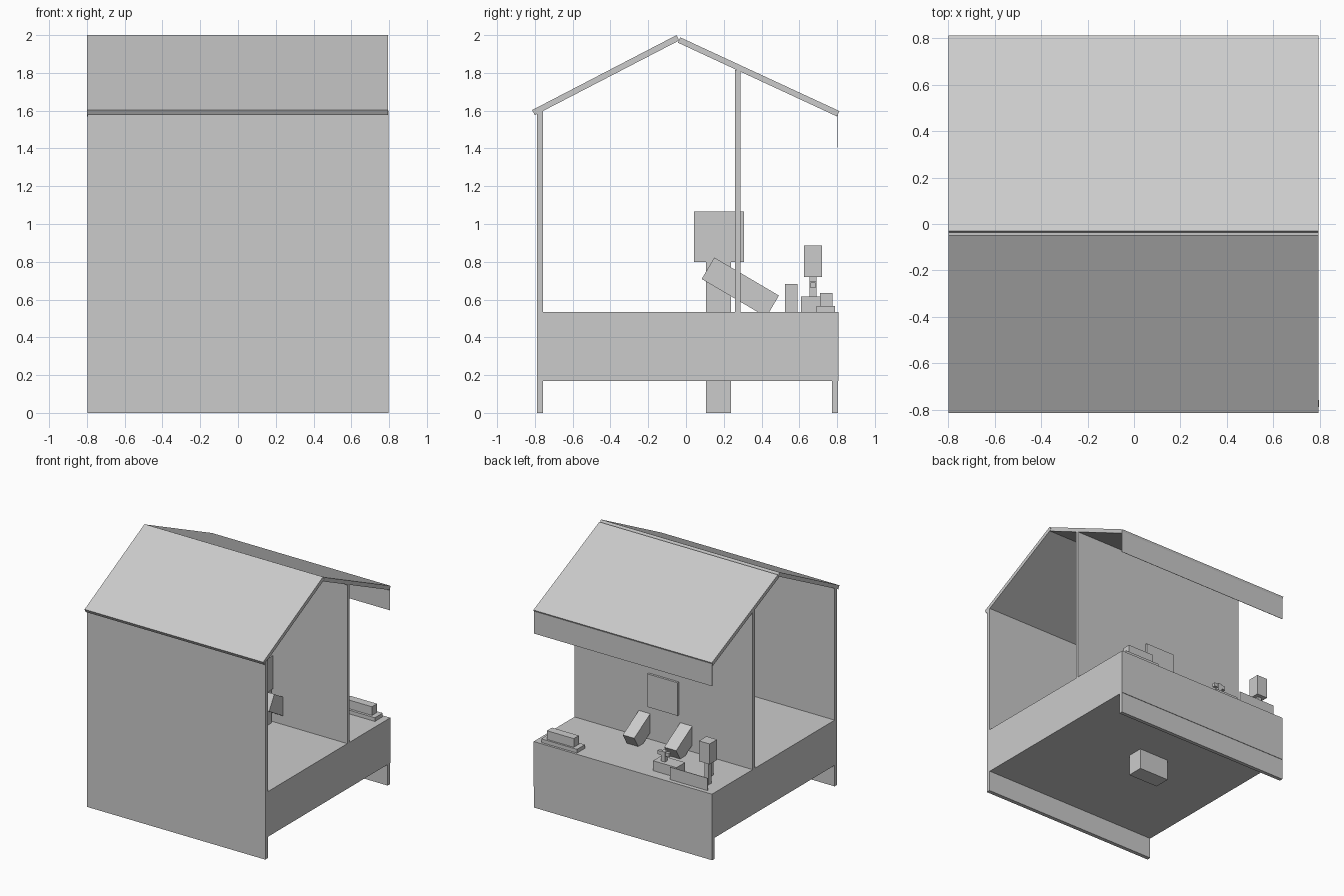
import bpy
import bmesh
from math import radians
from mathutils import Matrix

cube = bpy.data.objects.get("Cube")
if cube:
    bpy.data.objects.remove(cube, do_unlink=True)

grey = bpy.data.materials.new("light_grey")
grey.use_nodes = True
grey.diffuse_color = (0.6, 0.6, 0.6, 1)
grey.node_tree.nodes["Principled BSDF"].inputs["Base Color"].default_value = grey.diffuse_color


def finish(name, bm):
    bmesh.ops.recalc_face_normals(bm, faces=bm.faces)
    mesh = bpy.data.meshes.new(name)
    bm.to_mesh(mesh)
    bm.free()
    mesh.materials.append(grey)
    obj = bpy.data.objects.new(name, mesh)
    bpy.context.collection.objects.link(obj)
    return obj


def box(name, xs, ys, zs, tilt=0):
    """Box between the limits on each axis, tilted about x through its centre."""
    limits = (xs, ys, zs)
    size = [b - a for a, b in limits]
    centre = [(a + b) / 2 for a, b in limits]
    bm = bmesh.new()
    bmesh.ops.create_cube(bm, size=1, matrix=Matrix.Translation(centre)
                          @ Matrix.Rotation(radians(tilt), 4, 'X')
                          @ Matrix.Diagonal((*size, 1)))
    return finish(name, bm)


def extrude_x(name, profile, x0, x1):
    """Side profile of (y, z) points extruded across the stall."""
    bm = bmesh.new()
    face = bm.faces.new([bm.verts.new((x0, y, z)) for y, z in profile])
    new = bmesh.ops.extrude_face_region(bm, geom=[face])["geom"]
    bmesh.ops.translate(bm, vec=(x1 - x0, 0, 0),
                        verts=[v for v in new if isinstance(v, bmesh.types.BMVert)])
    return finish(name, bm)


# Stall shell
SPAN = (-0.797, 0.795)
box("front_wall", (-0.797, 0.797), (-0.79, -0.758), (0, 1.6))
box("counter", SPAN, (-0.758, 0.808), (0.17, 0.535))
box("back_skirt", SPAN, (0.774, 0.804), (0, 0.17))
box("partition", SPAN, (0.26, 0.288), (0.535, 1.815))
box("hanging_valance", SPAN, (0.801, 0.804), (1.405, 1.585))

# Roof slopes
extrude_x("front_roof", [(-0.815, 1.603), (-0.8, 1.576), (-0.035, 1.972), (-0.05, 2.0)], -0.8, 0.795)
extrude_x("back_roof", [(-0.043, 1.96), (-0.03, 1.988), (0.812, 1.598), (0.798, 1.57)], -0.8, 0.795)

# Blocky attendant reaching through the partition
box("attendant_body", (-0.135, 0.135), (0.105, 0.237), (0, 0.8))
box("attendant_head", (-0.14, 0.13), (0.042, 0.306), (0.8, 1.067))
for name, xs in (("left_arm", (0.118, 0.22)), ("right_arm", (-0.257, -0.15))):
    box(name, xs, (0.089, 0.486), (0.599, 0.731), tilt=-30.5)

# Tray with a block on top
box("tray", (0.42, 0.74), (0.69, 0.79), (0.535, 0.565))
box("tray_block", (0.46, 0.7), (0.71, 0.775), (0.565, 0.635))

# Small dispenser with a tap
box("dispenser_base", (-0.42, -0.21), (0.61, 0.72), (0.535, 0.615))
box("tap_stem", (-0.295, -0.26), (0.655, 0.69), (0.615, 0.695))
box("tap_handle", (-0.33, -0.225), (0.66, 0.685), (0.66, 0.69))

# Screen on a pole, with a card block and a low guard panel
box("screen_pole", (-0.685, -0.65), (0.655, 0.69), (0.535, 0.72))
box("screen", (-0.715, -0.62), (0.625, 0.72), (0.72, 0.885))
box("card_block", (-0.615, -0.58), (0.525, 0.59), (0.535, 0.683))
box("guard_panel", (-0.735, -0.4), (0.77, 0.775), (0.535, 0.635))
